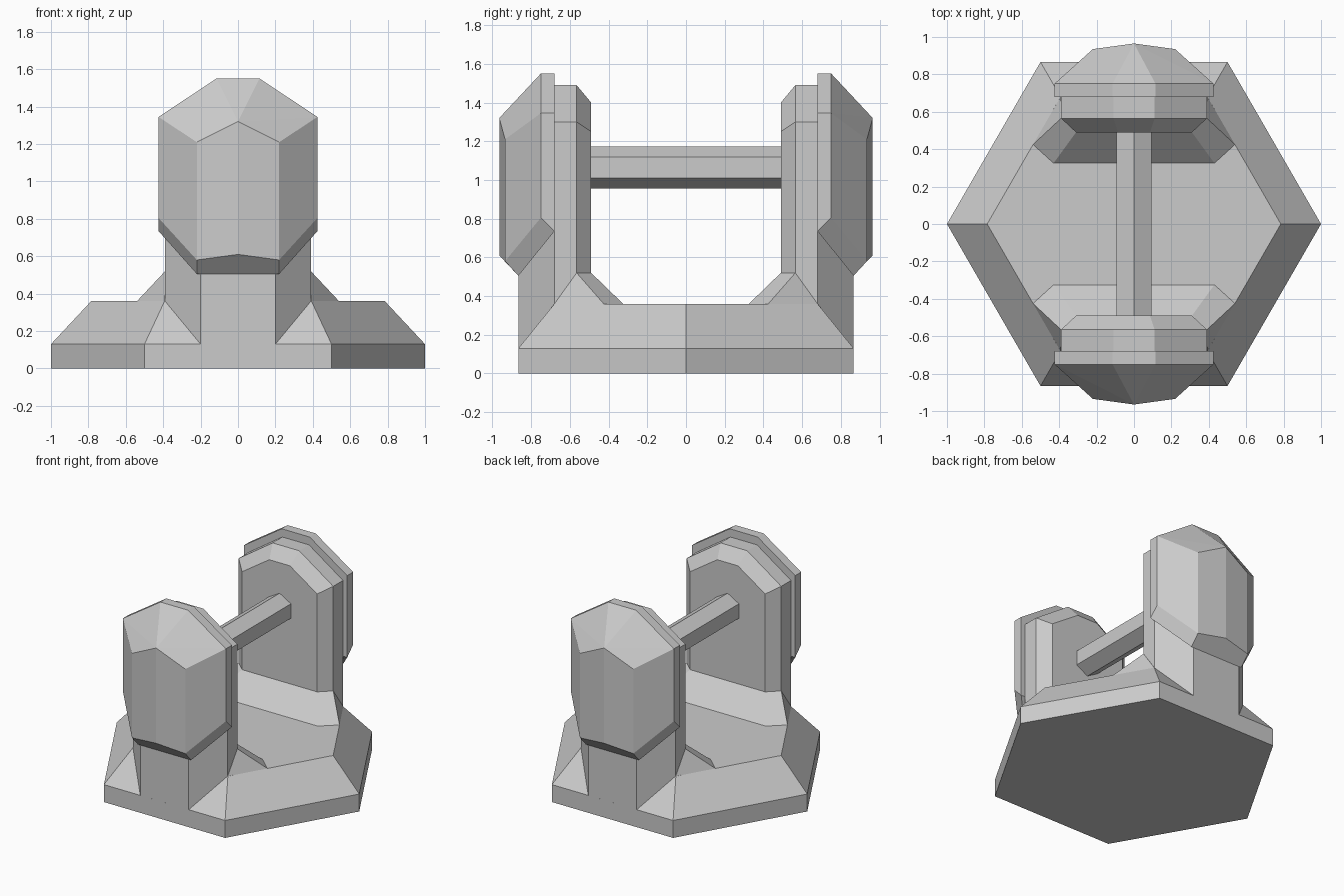
import bpy
import bmesh
from math import sin, cos, radians

cube = bpy.data.objects.get("Cube")
if cube:
    bpy.data.objects.remove(cube, do_unlink=True)

# One plain grey for the whole model
grey = bpy.data.materials.new("light_grey")
grey.use_nodes = True
colour = (0.6, 0.6, 0.6, 1)
grey.diffuse_color = colour
grey.node_tree.nodes["Principled BSDF"].inputs["Base Color"].default_value = colour


def solid(name, points, both_ends=False):
    """Faceted convex solid around the points, optionally mirrored front to back."""
    bm = bmesh.new()
    for p in points:
        bm.verts.new(p)
    hull = bmesh.ops.convex_hull(bm, input=bm.verts[:])
    spare = [v for v in bm.verts if not v.link_faces]
    bmesh.ops.delete(bm, geom=spare, context="VERTS")
    bmesh.ops.dissolve_limit(bm, angle_limit=radians(1.5),
                             verts=bm.verts[:], edges=bm.edges[:])
    bmesh.ops.recalc_face_normals(bm, faces=bm.faces[:])
    mesh = bpy.data.meshes.new(name)
    bm.to_mesh(mesh)
    bm.free()
    mesh.materials.append(grey)
    obj = bpy.data.objects.new(name, mesh)
    bpy.context.collection.objects.link(obj)
    if both_ends:
        mirror = obj.modifiers.new("front_and_back", "MIRROR")
        mirror.use_axis = (False, True, False)
    return obj


def sides(points):
    """Repeat the points on the other side of x = 0."""
    return [(s * x, -y, z) for x, y, z in points for s in (1, -1)]


def hexagon(radius, turn=0):
    return [(radius * cos(radians(60 * i + turn)),
             radius * sin(radians(60 * i + turn))) for i in range(6)]


# Hexagonal base with a sloped shoulder
rings = ((1.0, 0), (1.0, 0.13), (0.785, 0.36))
solid("base", [(x, y, z) for r, z in rings for x, y in hexagon(r)])

# Upright posts: arched outlines stacked along y
# (depth, half width, shoulder height, half crown, crown height)
outlines = (
    (0.49, 0.31, 1.25, 0.085, 1.40),
    (0.565, 0.39, 1.30, 0.11, 1.49),
    (0.68, 0.39, 1.30, 0.11, 1.49),
    (0.866, 0.20, 0.80, 0.10, 0.82),
)
post = []
for y, w, shoulder, crown, top in outlines:
    post += [(w, y, 0.13), (w, y, shoulder), (crown, y, top)]
solid("post", sides(post), both_ends=True)

# Sloped feet between the posts and the base
solid("post_foot", sides([
    (0.392, 0.68, 0.36), (0.54, 0.425, 0.36), (0.43, 0.325, 0.36),
    (0.39, 0.565, 0.52), (0.31, 0.49, 0.52)]), both_ends=True)

# Faceted caps on the outside of the posts
solid("end_cap", sides([
    (0.425, 0.68, 0.735), (0.425, 0.68, 1.345), (0.115, 0.68, 1.55),
    (0.425, 0.75, 0.805), (0.425, 0.75, 1.345), (0.115, 0.75, 1.55),
    (0.22, 0.866, 0.505), (0.22, 0.935, 0.58), (0.22, 0.935, 1.21)])
    + [(0, -0.965, 0.61), (0, -0.965, 1.32)], both_ends=True)

# Six-sided bar joining the posts
solid("cross_bar", [(x, y, z + 1.065) for y in (-0.5, 0.5)
                    for x, z in hexagon(0.108, 30)])
